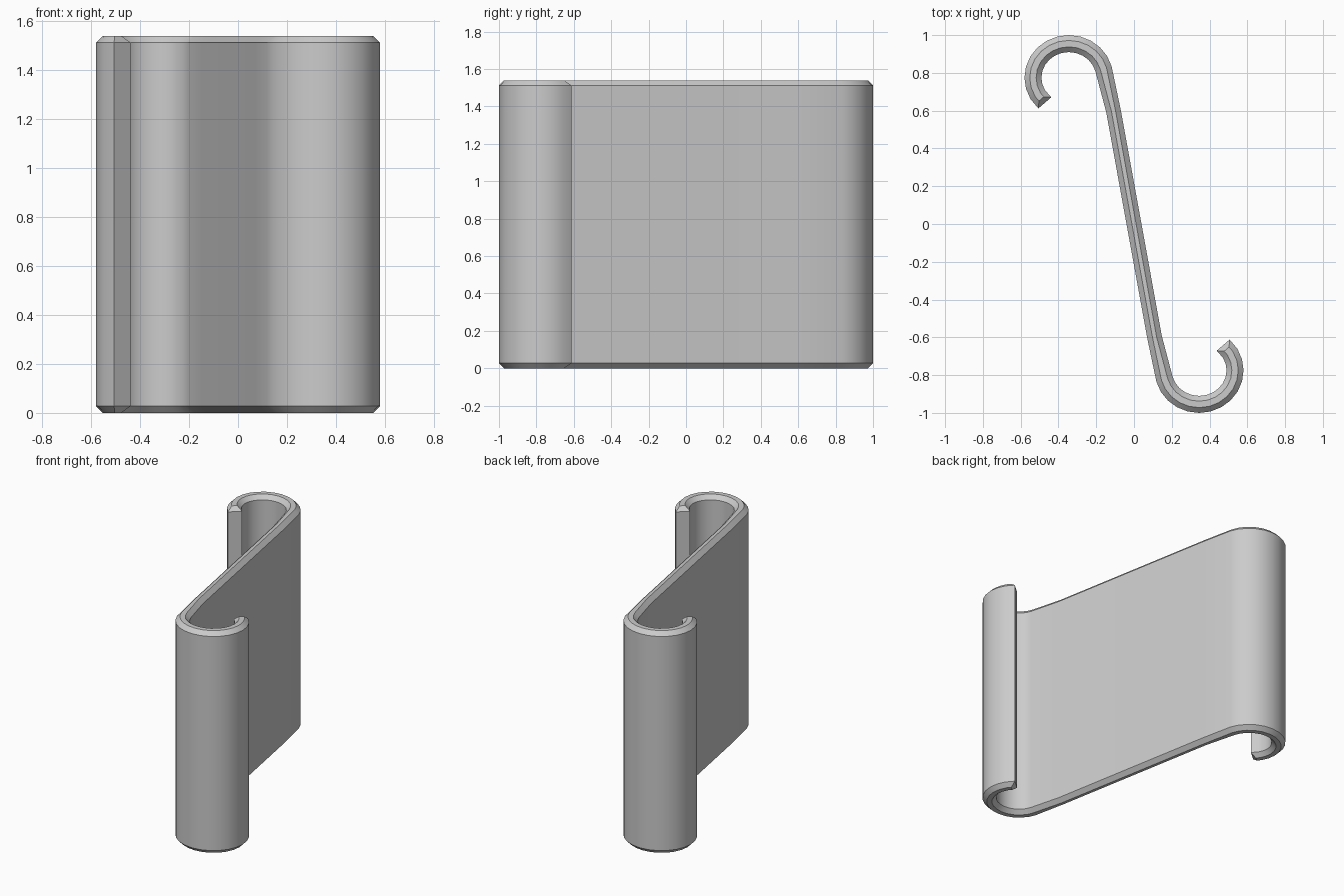
import bpy, bmesh, math
from mathutils import Vector

if "Cube" in bpy.data.objects:
    bpy.data.objects.remove(bpy.data.objects["Cube"])

HEIGHT, BEVEL = 1.54, 0.028

# Centre line: one hook plus its half-turn copy; each point carries its half thickness
half = []
for deg in [228] + list(range(210, 14, -15)):
    a = math.radians(deg)
    half.append((Vector((-0.345 + 0.19 * math.cos(a), 0.775 + 0.18 * math.sin(a))), 0.045))
half.append((Vector((-0.109, 0.6)), 0.039))
path = half + [(-p, w) for p, w in reversed(half)]
pts = [p for p, w in path]
last = len(pts) - 1


def tangent(i):
    t = Vector((0, 0))
    if i > 0:
        t += (pts[i] - pts[i - 1]).normalized()
    if i < last:
        t += (pts[i + 1] - pts[i]).normalized()
    return t.normalized()


def ring(bm, inset, z):
    """Closed outline of the strip, shrunk by inset, as left and right vertex rows."""
    left, right = [], []
    for i, (p, w) in enumerate(path):
        t = tangent(i)
        n = Vector((-t.y, t.x))
        c = p + t * inset * ((i == 0) - (i == last))
        for row, s in ((left, 1), (right, -1)):
            q = c + n * s * (w - inset)
            row.append(bm.verts.new((q.x, q.y, z)))
    return left, right


# Bevelled S-shaped strip
bm = bmesh.new()
rings = [ring(bm, d, z) for d, z in
         ((BEVEL, 0), (0, BEVEL), (0, HEIGHT - BEVEL), (BEVEL, HEIGHT))]
loops = [l + r[::-1] for l, r in rings]
for a, b in zip(loops, loops[1:]):
    for i in range(len(a)):
        j = (i + 1) % len(a)
        bm.faces.new((a[i], a[j], b[j], b[i]))
for l, r in (rings[0], rings[-1]):
    for i in range(last):
        bm.faces.new((l[i], l[i + 1], r[i + 1], r[i]))
bmesh.ops.recalc_face_normals(bm, faces=bm.faces)
mesh = bpy.data.meshes.new("s_hook_strip")
bm.to_mesh(mesh)
bm.free()
strip = bpy.data.objects.new("s_hook_strip", mesh)
bpy.context.collection.objects.link(strip)
bpy.context.view_layer.objects.active = strip
strip.select_set(True)
bpy.ops.object.shade_smooth_by_angle(angle=math.radians(30))
